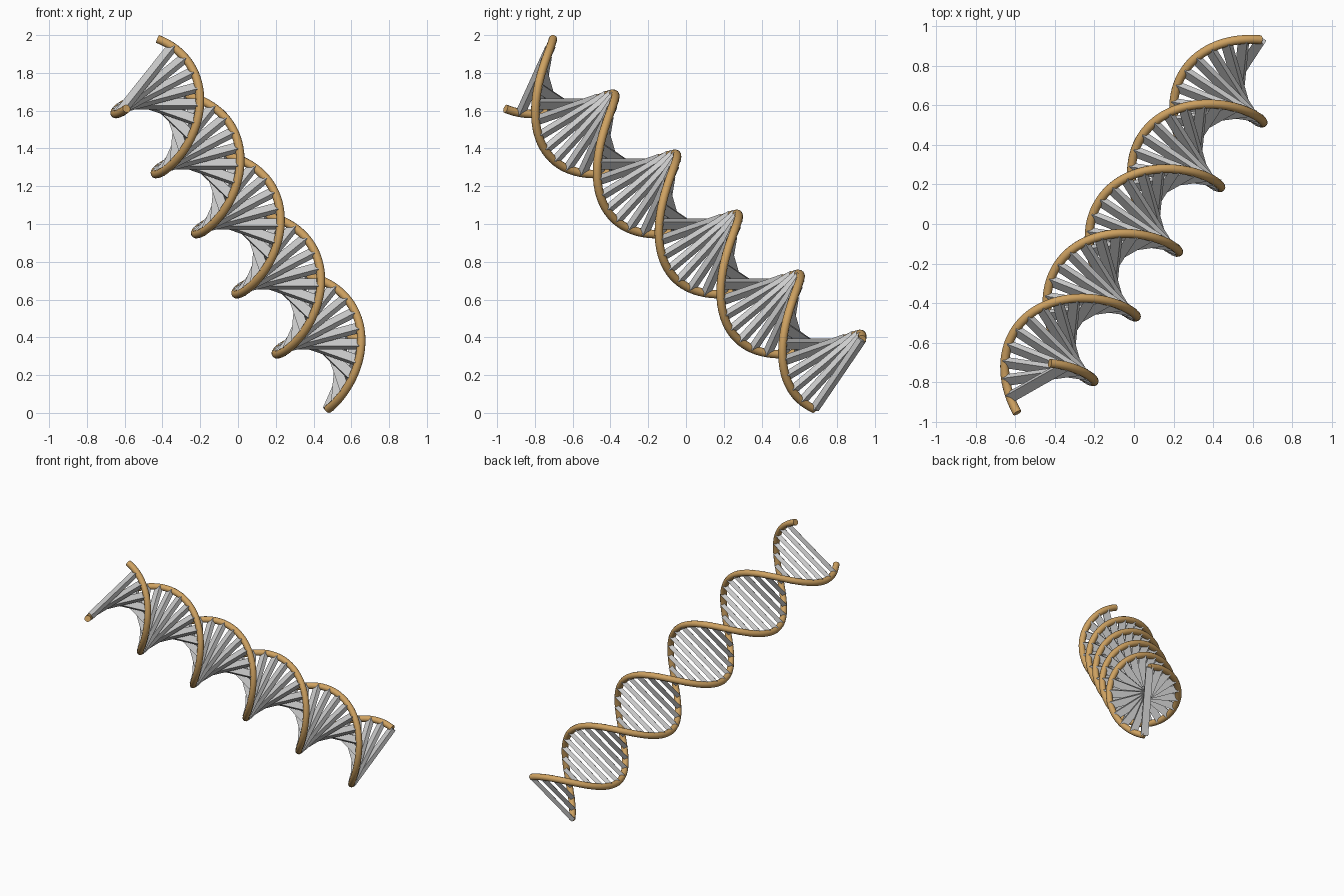
import bpy, bmesh, math
from mathutils import Vector, Matrix

if "Cube" in bpy.data.objects:
    bpy.data.objects.remove(bpy.data.objects["Cube"])

# Layout: the helix climbs from the low end along a tilted axis
HALF = Vector((-0.2135, -0.327, 0.318))      # axis travel per half turn
MID = Vector((0.026, -0.012, 1.0))
TURNS = 5                                    # number of half turns
R, TUBE = 0.238, 0.0225
AXIS = HALF.normalized()
START = MID - HALF * TURNS / 2
SIDE = Vector((-AXIS.y, AXIS.x, 0)).normalized()
if SIDE.x < 0:
    SIDE = -SIDE
DOWN = SIDE.cross(AXIS)                      # radial direction at the start
if DOWN.z > 0:
    DOWN = -DOWN


def radial(a):
    return DOWN * math.cos(a) + SIDE * math.sin(a)


def centre(a):
    return START + HALF * (a / math.pi)


tan = bpy.data.materials.new("tan")
tan.diffuse_color = (0.62, 0.36, 0.12, 1)
tan.use_nodes = True
tan.node_tree.nodes["Principled BSDF"].inputs["Base Color"].default_value = tan.diffuse_color


# Two backbone strands, swept round tubes
def strand(name, sign):
    cu = bpy.data.curves.new(name, 'CURVE')
    cu.dimensions = '3D'
    cu.bevel_depth = TUBE
    cu.bevel_resolution = 4
    cu.use_fill_caps = True
    n = TURNS * 32
    sp = cu.splines.new('POLY')
    sp.points.add(n)
    for i, p in enumerate(sp.points):
        a = math.pi * TURNS * i / n
        p.co = (*(centre(a) + radial(a) * R * sign), 1)
    sp.use_smooth = True
    cu.materials.append(tan)
    ob = bpy.data.objects.new(name, cu)
    bpy.context.collection.objects.link(ob)


strand("strand_a", 1)
strand("strand_b", -1)

# Flat cross bars joining the strands, ten per half turn
bm = bmesh.new()
for k in range(TURNS * 10):
    a = math.pi * k / 10
    u = radial(a)
    v = AXIS.cross(u)
    rot = Matrix((u, v, AXIS)).transposed().to_4x4()
    size = Matrix.Diagonal((2 * R, 0.05, 0.03, 1))
    bmesh.ops.create_cube(bm, size=1,
                          matrix=Matrix.Translation(centre(a)) @ rot @ size)
me = bpy.data.meshes.new("rungs")
bm.to_mesh(me)
bm.free()
bpy.context.collection.objects.link(bpy.data.objects.new("rungs", me))
